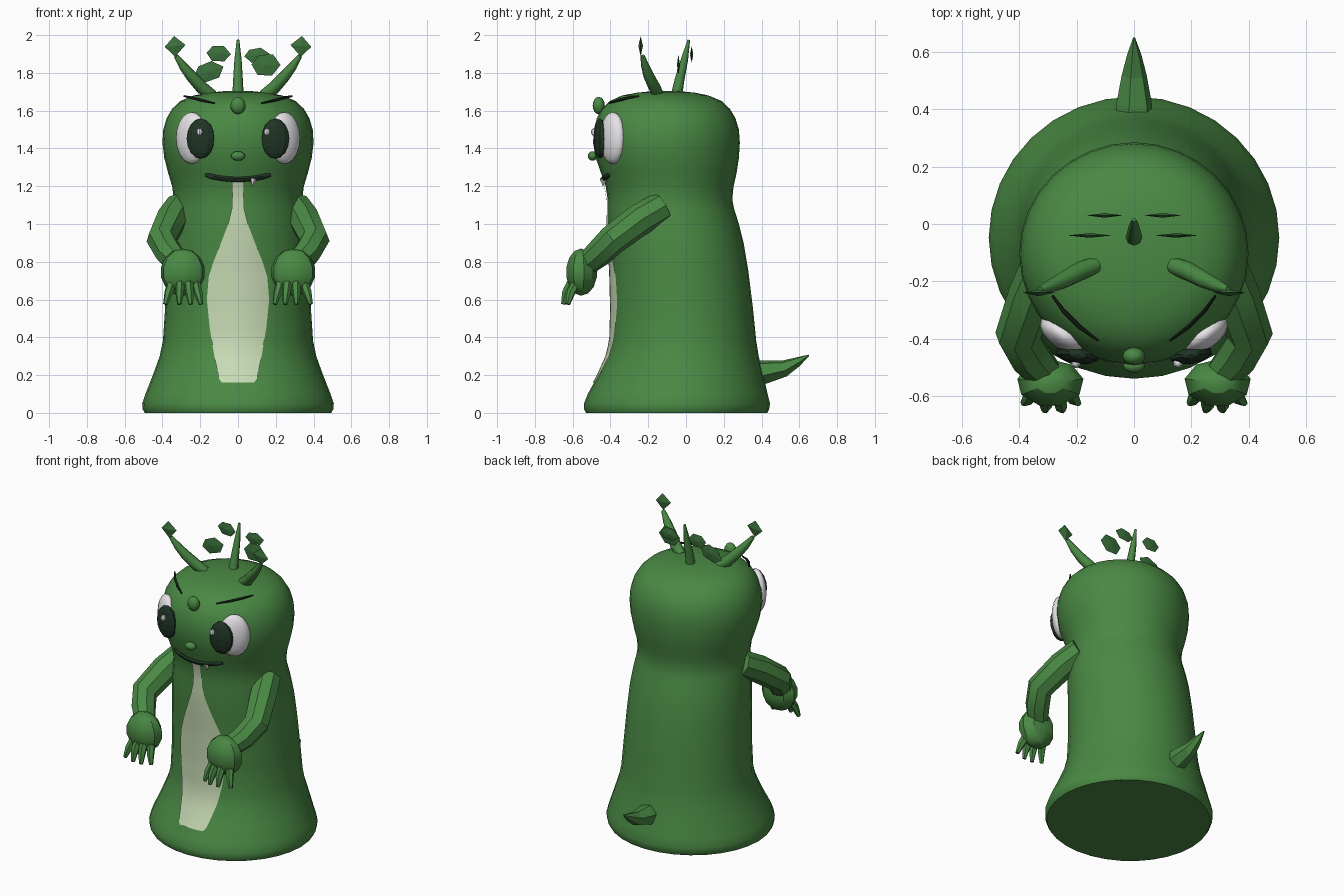
import bpy, bmesh, math
from mathutils import Vector, Matrix

if "Cube" in bpy.data.objects:
    bpy.data.objects.remove(bpy.data.objects["Cube"])


def material(name, rgb):
    m = bpy.data.materials.new(name)
    m.diffuse_color = (*rgb, 1)
    m.use_nodes = True
    m.node_tree.nodes["Principled BSDF"].inputs["Base Color"].default_value = m.diffuse_color
    return m


GREEN = material("skin green", (0.068, 0.25, 0.058))
LEAF = material("leaf green", (0.045, 0.165, 0.045))
BELLY = material("pale belly green", (0.58, 0.70, 0.46))
WHITE = material("eye white", (0.82, 0.80, 0.83))
DARK = material("dark pupil green", (0.014, 0.035, 0.018))
BLACK = material("brow black", (0.006, 0.012, 0.006))


def finish(name, bm, mat, smooth=None):
    bmesh.ops.recalc_face_normals(bm, faces=bm.faces)
    me = bpy.data.meshes.new(name)
    bm.to_mesh(me)
    bm.free()
    ob = bpy.data.objects.new(name, me)
    me.materials.append(mat)
    bpy.context.collection.objects.link(ob)
    if smooth:
        bpy.ops.object.select_all(action='DESELECT')
        ob.select_set(True)
        bpy.context.view_layer.objects.active = ob
        bpy.ops.object.shade_smooth_by_angle(angle=math.radians(smooth))
    return ob


def skin(bm, rings):
    """Join closed rings of points into a capped tube."""
    loops = [[bm.verts.new(p) for p in ring] for ring in rings]
    n = len(loops[0])
    for a, b in zip(loops, loops[1:]):
        for i in range(n):
            j = (i + 1) % n
            bm.faces.new((a[i], a[j], b[j], b[i]))
    bm.faces.new(loops[0])
    bm.faces.new(loops[-1])


def tube(name, pts, radii, mat, sides=8, smooth=None):
    pts = [Vector(p) for p in pts]
    rings, side, last = [], None, None
    for i, p in enumerate(pts):
        t = (pts[min(i + 1, len(pts) - 1)] - pts[max(i - 1, 0)]).normalized()
        side = t.orthogonal().normalized() if side is None else last.rotation_difference(t) @ side
        last, up = t, t.cross(side)
        rings.append([p + radii[i] * (side * math.cos(a) + up * math.sin(a))
                      for a in (2 * math.pi * k / sides for k in range(sides))])
    bm = bmesh.new()
    skin(bm, rings)
    return finish(name, bm, mat, smooth)


def ball(name, loc, radii, mat, seg=16, rings=10, turn=0.0, smooth=None):
    bm = bmesh.new()
    bmesh.ops.create_uvsphere(bm, u_segments=seg, v_segments=rings, radius=1)
    bm.transform(Matrix.Translation(loc) @ Matrix.Rotation(turn, 4, 'Z')
                 @ Matrix.Diagonal((*radii, 1)))
    return finish(name, bm, mat, smooth)


def leaf(name, loc, outline, sx, sz, depth, turn=0.0):
    """Thin double-pointed plate facing front."""
    bm = bmesh.new()
    rim = [bm.verts.new((x * sx, 0, z * sz)) for x, z in outline]
    for y in (-depth, depth):
        tip = bm.verts.new((0, y, 0))
        for i in range(len(rim)):
            bm.faces.new((rim[i], rim[(i + 1) % len(rim)], tip))
    bm.transform(Matrix.Translation(loc) @ Matrix.Rotation(turn, 4, 'Y'))
    return finish(name, bm, LEAF)


# Body profile: height, front y, back y
PROFILE = [(0, -.53, .43), (.02, -.54, .44), (.05, -.54, .445), (.10, -.52, .432), (.20, -.465, .41),
           (.30, -.42, .385), (.38, -.4, .372), (.55, -.395, .355), (.75, -.4, .33), (.9, -.41, .305),
           (1.0, -.415, .28), (1.08, -.415, .255), (1.13, -.415, .245), (1.2, -.425, .252),
           (1.27, -.45, .268), (1.35, -.478, .28), (1.43, -.492, .285), (1.5, -.488, .28),
           (1.56, -.472, .262), (1.61, -.445, .232), (1.65, -.405, .19), (1.68, -.34, .12),
           (1.695, -.26, .05), (1.705, -.16, -.05)]


def section(z):
    for (z0, f0, b0), (z1, f1, b1) in zip(PROFILE, PROFILE[1:]):
        if z <= z1:
            t = (z - z0) / (z1 - z0)
            f, b = f0 + (f1 - f0) * t, b0 + (b1 - b0) * t
            return (f + b) / 2, (b - f) / 2
    return -.1, .05


def front_y(x, z):
    c, r = section(z)
    return c - math.sqrt(max(r * r - x * x, 0))


bm = bmesh.new()
N = 32
skin(bm, [[((b - f) / 2 * math.sin(2 * math.pi * k / N) * 1.03,
            (b + f) / 2 - (b - f) / 2 * math.cos(2 * math.pi * k / N), z) for k in range(N)]
          for z, f, b in PROFILE])
finish("body", bm, GREEN, 40)

# Belly patch following the body surface: height, half width
PATCH = [(.16, .085), (.18, .1), (.3, .125), (.45, .15), (.6, .165), (.72, .155), (.8, .13), (.9, .09),
         (1.0, .052), (1.08, .033), (1.15, .03), (1.23, .032)]
rows = []
for (z0, w0), (z1, w1) in zip(PATCH, PATCH[1:]):
    rows += [(z0 + (z1 - z0) * t / 3, w0 + (w1 - w0) * t / 3) for t in range(3)]
rows.append(PATCH[-1])
bm = bmesh.new()
grid = [[bm.verts.new((w * u / 4, front_y(w * u / 4, z) - .007, z)) for u in range(-4, 5)]
        for z, w in rows]
for a, b in zip(grid, grid[1:]):
    for i in range(8):
        bm.faces.new((a[i], a[i + 1], b[i + 1], b[i]))
belly = finish("belly_patch", bm, BELLY, 60)

# Face: nose, forehead bead, mouth, tooth
ball("nose", (0, -.495, 1.36), (.038, .025, .025), GREEN, 12, 8, smooth=60)
ball("forehead_bead", (0, -.462, 1.627), (.04, .032, .046), GREEN, 12, 8, smooth=60)
mouth = []
for k in range(-6, 7):
    x = .172 * k / 6
    z = 1.236 + .024 * (k / 6) ** 2
    mouth.append((x, front_y(x, z) - .004, z))
tube("mouth", mouth, [.009] + [.014] * 11 + [.009], DARK, 6, 60)
tube("tooth", [(.08, -.435, 1.238), (.08, -.44, 1.203)], [.018, .004], WHITE, 6)

# Middle horn and tail
tube("middle_horn", [(0, -.05, 1.68), (0, -.035, 1.76), (0, -.008, 1.87), (0, .015, 1.975)],
     [.03, .026, .019, .007], GREEN, 8, 50)
tube("tail", [(0, .36, .21), (0, .42, .217), (0, .52, .235), (0, .59, .27), (0, .65, .305)],
     [.068, .064, .045, .026, .004], GREEN, 6)

DIAMOND = [(-1, .1), (.1, 1), (1, -.1), (0, -1.1)]
HEX = [(-1, -.3), (-.65, .6), (.25, 1), (1, .35), (.65, -.65), (-.35, -1)]

for s, side in ((-1, "left"), (1, "right")):
    # Eyes
    ball(side + "_eye", (s * .245, -.388, 1.455), (.095, .05, .137), WHITE, 16, 10, s * .6, 60)
    ball(side + "_pupil", (s * .198, -.455, 1.452), (.077, .034, .106), DARK, 10, 8, s * .15)
    ball(side + "_eye_glint", (-.203 if s < 0 else .153, -.486, 1.487), (.017, .017, .02), WHITE, 8, 6)

    # Brow laid on the forehead
    brow = [(s * .285, -.25, 1.677), (s * .245, -.305, 1.668), (s * .19, -.36, 1.655),
            (s * .125, -.408, 1.64)]
    tube(side + "_brow", brow, [.005, .008, .008, .004], BLACK, 6, 60)

    # Side horn with a leaf on its tip
    tube(side + "_horn", [(s * .135, -.145, 1.68), (s * .19, -.165, 1.72), (s * .245, -.195, 1.78),
                          (s * .29, -.215, 1.835), (s * .328, -.23, 1.89)],
         [.03, .034, .03, .023, .012], GREEN, 8, 50)
    leaf(side + "_horn_leaf", (s * .333, -.24, 1.943), [(s * x, z) for x, z in DIAMOND],
         .055, .052, .012)

    # Arm
    tube(side + "_arm", [(s * .305, -.13, 1.09), (s * .355, -.25, 1.02), (s * .405, -.39, .915),
                         (s * .365, -.46, .845), (s * .305, -.53, .785)],
         [.082, .085, .08, .074, .062], GREEN, 8, 30)

    # Hand and fingers
    ball(side + "_hand", (s * .292, -.555, .745), (.12, .085, .125), GREEN, 9, 7, smooth=30)
    for i, (x, tip, y) in enumerate([(.35, .385, -.61), (.307, .31, -.635),
                                     (.262, .25, -.635), (.225, .195, -.61)]):
        tube(f"{side}_finger_{i + 1}", [(s * x, y + .03, .69), (s * (x + tip) / 2, y, .635),
                                        (s * tip, y - .015, .575)],
             [.026, .023, .012], GREEN, 6, 40)

# Floating leaves over the head
for i, (x, y, z, sx, sz, turn) in enumerate([
        (-.155, -.04, 1.806, .08, .055, -.1), (-.103, .03, 1.902, .063, .047, .3),
        (.1, .03, 1.893, .066, .042, .1), (.148, -.04, 1.842, .074, .065, .3)]):
    leaf(f"floating_leaf_{i + 1}", (x, y, z), HEX, sx, sz, .008, turn)
